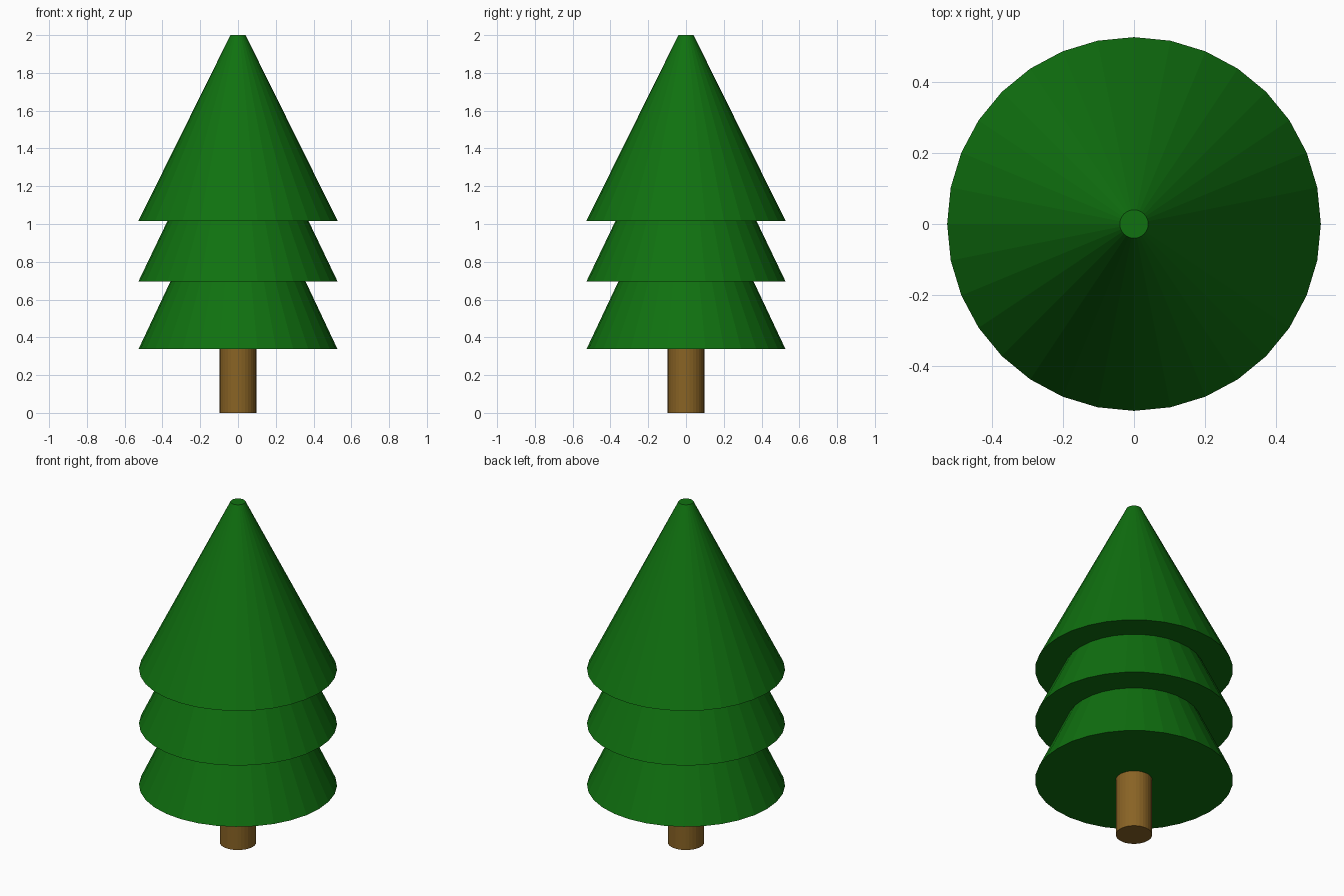
import bpy

if "Cube" in bpy.data.objects:
    bpy.data.objects.remove(bpy.data.objects["Cube"])

SIDES = 32


def material(name, color):
    mat = bpy.data.materials.new(name)
    mat.diffuse_color = color
    mat.use_nodes = True
    mat.node_tree.nodes["Principled BSDF"].inputs["Base Color"].default_value = mat.diffuse_color
    return mat


def frustum(name, r_bottom, r_top, z_bottom, z_top, mat):
    bpy.ops.mesh.primitive_cone_add(
        vertices=SIDES, radius1=r_bottom, radius2=r_top,
        depth=z_top - z_bottom, location=(0, 0, (z_bottom + z_top) / 2))
    obj = bpy.context.object
    obj.name = name
    obj.data.materials.append(mat)
    return obj


green = material("needles", (0.005, 0.165, 0.005, 1))
brown = material("bark", (0.25, 0.125, 0.018, 1))

# Trunk, reaching slightly into the lowest tier
frustum("trunk", 0.097, 0.097, 0.0, 0.40, brown)

# Three overlapping tiers of foliage
tiers = [("lower_foliage", 0.337, 1.37),
         ("middle_foliage", 0.696, 1.71),
         ("upper_foliage", 1.017, 2.00)]
for name, z_bottom, z_top in tiers:
    frustum(name, 0.527, 0.04, z_bottom, z_top, green)
